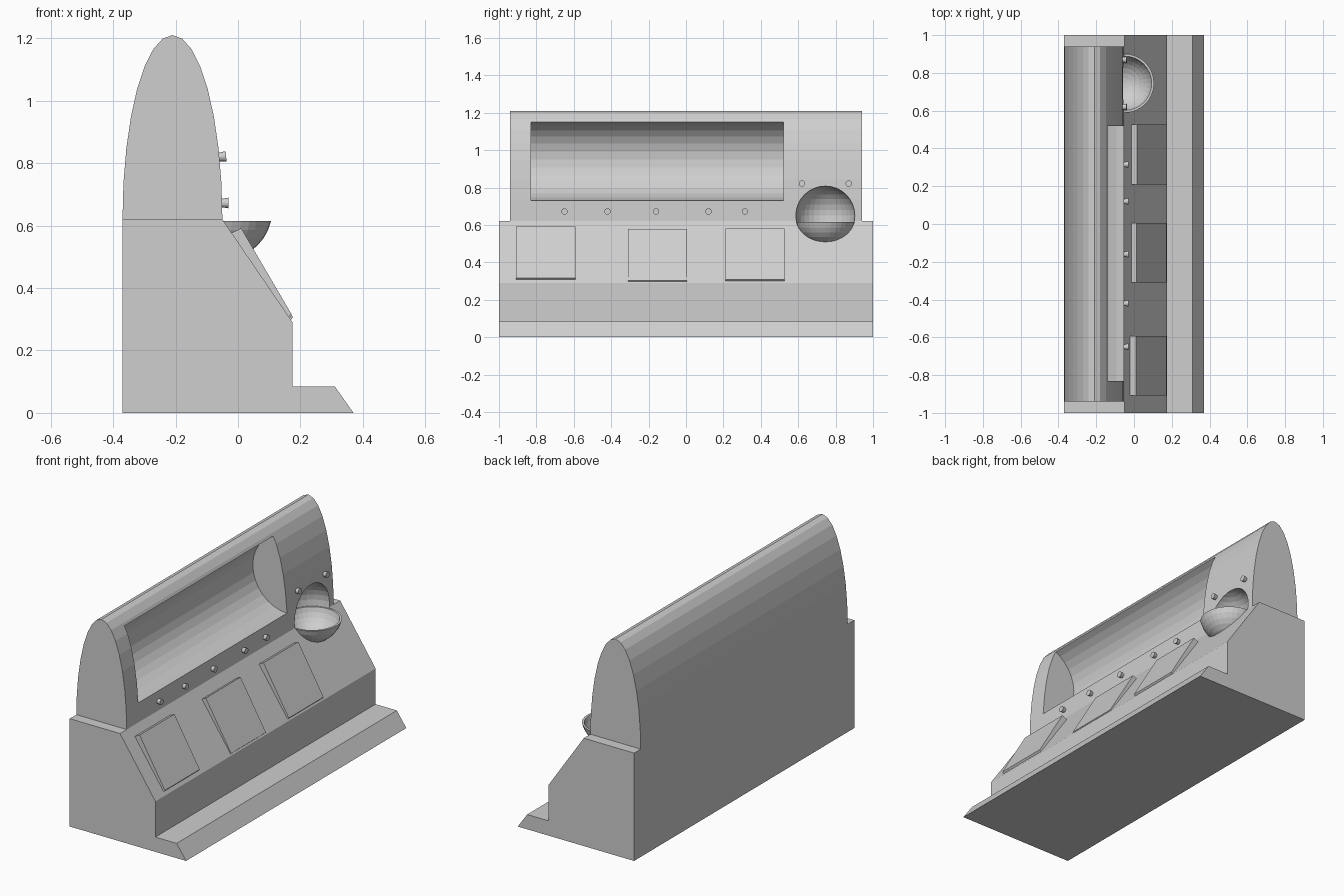
import bpy, bmesh, math
from mathutils import Matrix, Vector

if "Cube" in bpy.data.objects:
    bpy.data.objects.remove(bpy.data.objects["Cube"], do_unlink=True)

GREY = (0.62, 0.62, 0.62, 1)
mat = bpy.data.materials.new("plain grey")
mat.use_nodes = True
mat.diffuse_color = GREY
mat.node_tree.nodes["Principled BSDF"].inputs["Base Color"].default_value = GREY


def finish(name, bm):
    bmesh.ops.recalc_face_normals(bm, faces=bm.faces)
    mesh = bpy.data.meshes.new(name)
    bm.to_mesh(mesh)
    bm.free()
    mesh.materials.append(mat)
    obj = bpy.data.objects.new(name, mesh)
    bpy.context.collection.objects.link(obj)
    return obj


def prism(name, profile, y0, y1):
    """Extrude an (x, z) profile along y."""
    bm = bmesh.new()
    face = bm.faces.new([bm.verts.new((x, y0, z)) for x, z in profile])
    ext = bmesh.ops.extrude_face_region(bm, geom=[face])["geom"]
    moved = [g for g in ext if isinstance(g, bmesh.types.BMVert)]
    bmesh.ops.translate(bm, verts=moved, vec=(0, y1 - y0, 0))
    return finish(name, bm)


def arc(cx, cz, rx, rz, start, end, steps):
    angles = [math.radians(start + (end - start) * i / steps) for i in range(steps + 1)]
    return [(cx + rx * math.cos(a), cz + rz * math.sin(a)) for a in angles]


def cut(obj, cutter):
    mod = obj.modifiers.new("cut", "BOOLEAN")
    mod.operation = "DIFFERENCE"
    mod.solver = "EXACT"
    mod.object = cutter
    bpy.context.view_layer.objects.active = obj
    bpy.ops.object.modifier_apply(modifier=mod.name)


# Stepped base and half-elliptical upper housing
base = prism("base", [(-.37, 0), (.37, 0), (.31, .085), (.175, .085),
                      (.175, .29), (-.05, .62), (-.37, .62)], -1, 1)
housing = prism("upper_housing", arc(-.21, .62, .16, .59, 0, 180, 16), -.94, .94)

# Long curved recess and round alcove
recess = prism("recess_cutter", arc(-.05, .95, .22, .22, 0, 348.75, 31), -.83, .52)
bowl_centre = Vector((-.05, .745, .65))
bm = bmesh.new()
bmesh.ops.create_uvsphere(bm, u_segments=32, v_segments=16, radius=.158,
                          matrix=Matrix.Translation(bowl_centre))
alcove = finish("alcove_cutter", bm)
cut(housing, recess)
cut(housing, alcove)
cut(base, alcove)
for cutter in (recess, alcove):
    bpy.data.objects.remove(cutter, do_unlink=True)

# Bowl: outer and inner arcs spun around the vertical axis
RIM = -.035
bm = bmesh.new()
outline = []
for radius, order in ((.16, 1), (.148, -1)):
    rim_angle = math.degrees(math.asin(RIM / radius))
    outline += arc(0, 0, radius, radius, -90, rim_angle, 7)[::order]
verts = [bm.verts.new((x, 0, z)) for x, z in outline]
edges = [bm.edges.new(pair) for pair in zip(verts, verts[1:])]
bmesh.ops.spin(bm, geom=verts + edges, cent=(0, 0, 0), axis=(0, 0, 1),
               angle=math.tau, steps=32, use_duplicate=False)
bmesh.ops.remove_doubles(bm, verts=bm.verts, dist=.0005)
bmesh.ops.translate(bm, verts=bm.verts, vec=bowl_centre)
finish("bowl", bm)

# Wedge-shaped panels lying on the slope
wedge = [(-.018, .565), (.015, .582), (.176, .307), (.168, .298), (.12, .35)]
for i, (y, dx, dz) in enumerate([(-.75, -.005, .01), (-.152, -.003, -.005), (.368, 0, 0)]):
    prism(f"sloped_panel_{i + 1}", [(x + dx, z + dz) for x, z in wedge],
          y - .158, y + .158)

# Small flared studs standing on the housing
studs = [(y, .672, -.042) for y in (-.65, -.42, -.16, .12, .315)]
studs += [(y, .82, -.05) for y in (.62, .87)]
for i, (y, z, x) in enumerate(studs):
    bm = bmesh.new()
    tilt = Matrix.Rotation(math.radians(90 - (z - .62) * 25), 4, "Y")
    bmesh.ops.create_cone(bm, cap_ends=True, segments=16, radius1=.012, radius2=.017,
                          depth=.032, matrix=Matrix.Translation((x - .004, y, z)) @ tilt)
    finish(f"stud_{i + 1}", bm)
